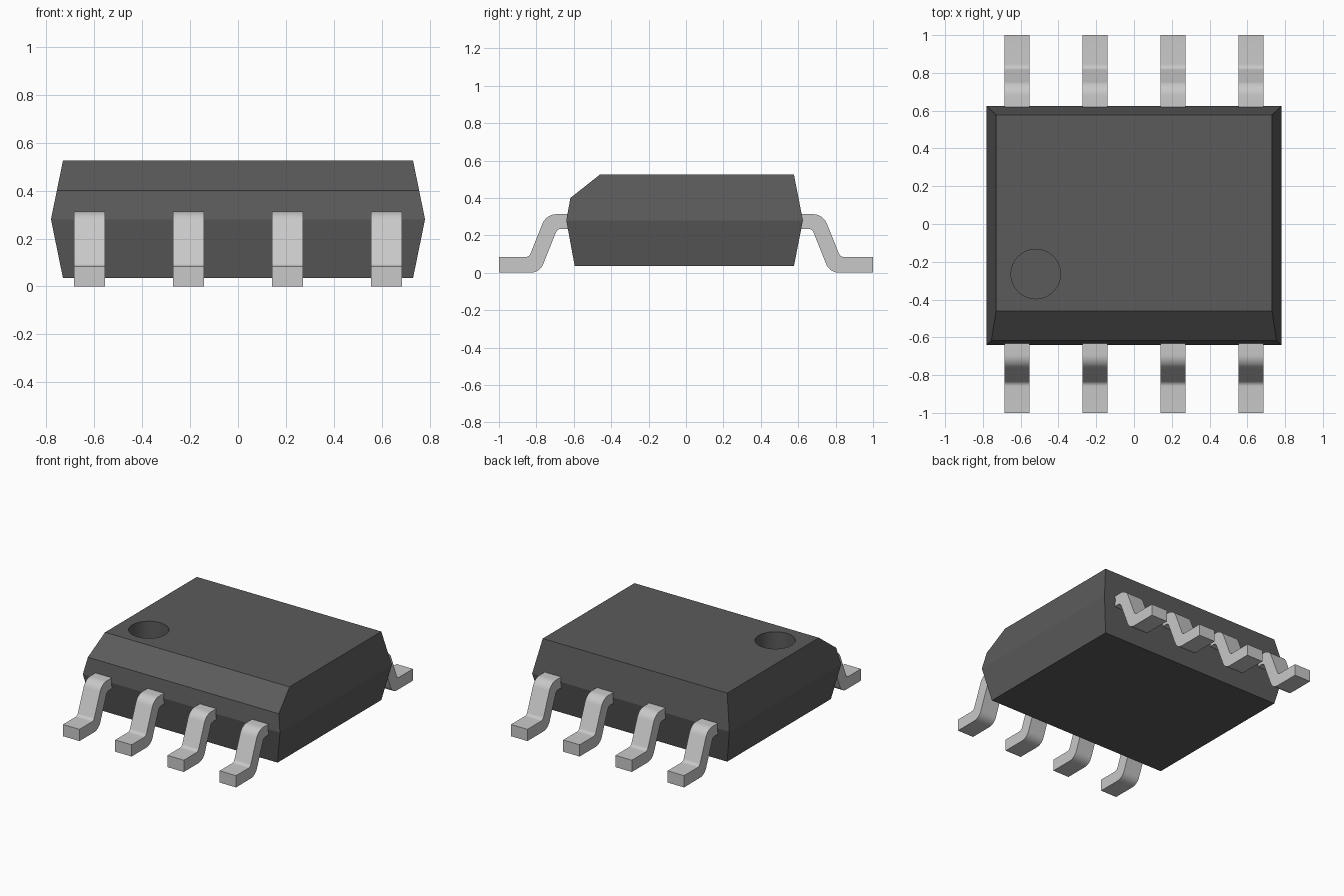
import bpy, bmesh, math
from mathutils import Vector

if "Cube" in bpy.data.objects:
    bpy.data.objects.remove(bpy.data.objects["Cube"])


def material(name, value):
    m = bpy.data.materials.new(name)
    m.diffuse_color = (value, value, value, 1)
    m.use_nodes = True
    m.node_tree.nodes["Principled BSDF"].inputs["Base Color"].default_value = m.diffuse_color
    return m


BLACK = material("dark grey plastic", 0.105)
METAL = material("light grey metal", 0.58)


def add_object(name, bm, mat):
    bmesh.ops.recalc_face_normals(bm, faces=bm.faces[:])
    me = bpy.data.meshes.new(name)
    bm.to_mesh(me)
    bm.free()
    me.materials.append(mat)
    ob = bpy.data.objects.new(name, me)
    bpy.context.collection.objects.link(ob)
    return ob


def activate(ob):
    bpy.ops.object.select_all(action='DESELECT')
    ob.select_set(True)
    bpy.context.view_layer.objects.active = ob


# Body: three stacked rectangles (half width, y front, y back, z)
bm = bmesh.new()
rings = []
for hx, y0, y1, z in [(0.73, -0.595, 0.577, 0.035),
                      (0.78, -0.64, 0.625, 0.28),
                      (0.73, -0.595, 0.577, 0.525)]:
    rings.append([bm.verts.new((x, y, z))
                  for x, y in [(-hx, y0), (hx, y0), (hx, y1), (-hx, y1)]])
for low, high in zip(rings, rings[1:]):
    for i in range(4):
        j = (i + 1) % 4
        bm.faces.new((low[i], low[j], high[j], high[i]))
bm.faces.new(rings[0][::-1])
bm.faces.new(rings[-1])

# Chamfer along the front top edge
a, b = Vector((0, -0.46, 0.525)), Vector((0, -0.618, 0.40))
normal = Vector((0, -(a.z - b.z), a.y - b.y)).normalized()
bmesh.ops.bisect_plane(bm, geom=bm.verts[:] + bm.edges[:] + bm.faces[:],
                       plane_co=a, plane_no=normal, clear_outer=True)
bmesh.ops.holes_fill(bm, edges=[e for e in bm.edges if e.is_boundary])
body = add_object("chip_body", bm, BLACK)

# Round pin-one recess in the top
bm = bmesh.new()
bmesh.ops.create_cone(bm, cap_ends=True, segments=48, radius1=0.131,
                      radius2=0.131, depth=0.3)
bmesh.ops.translate(bm, verts=bm.verts, vec=(-0.52, -0.265, 0.53))
cutter = add_object("recess_cutter", bm, BLACK)
cutter.hide_render = True
mod = body.modifiers.new("recess", 'BOOLEAN')
mod.operation = 'DIFFERENCE'
mod.solver = 'EXACT'
mod.object = cutter
activate(body)
bpy.ops.object.modifier_apply(modifier=mod.name)
bpy.data.objects.remove(cutter)
bpy.ops.object.shade_smooth_by_angle(angle=math.radians(10))


def rounded(points, steps=8):
    """Replace each corner (y, z, radius) with an arc."""
    out = []
    n = len(points)
    for i, (y, z, r) in enumerate(points):
        p = Vector((y, z))
        if r == 0:
            out.append(p)
            continue
        d0 = (Vector(points[i - 1][:2]) - p).normalized()
        d1 = (Vector(points[(i + 1) % n][:2]) - p).normalized()
        half = d0.angle(d1) / 2
        centre = p + (d0 + d1).normalized() * r / math.sin(half)
        start = p + d0 * r / math.tan(half) - centre
        end = p + d1 * r / math.tan(half) - centre
        sweep = math.pi - 2 * half
        for k in range(steps + 1):
            t = k / steps
            out.append(centre + (start * math.sin((1 - t) * sweep)
                                 + end * math.sin(t * sweep)) / math.sin(sweep))
    return out


def make_leg(name, x, side, shift):
    # Gull-wing profile extruded across its width
    profile = rounded([(0.605 + shift, 0.313, 0), (0.733 + shift, 0.313, 0.08),
                       (0.825 + shift, 0.084, 0.03), (1.0, 0.084, 0),
                       (1.0, 0.0, 0), (0.7675 + shift, 0.0, 0.075),
                       (0.6735 + shift, 0.235, 0.03), (0.605 + shift, 0.235, 0)])
    bm = bmesh.new()
    face = bm.faces.new([bm.verts.new((x - 0.065, side * p.x, p.y))
                         for p in profile])
    ext = bmesh.ops.extrude_face_region(bm, geom=[face])["geom"]
    bmesh.ops.translate(bm, vec=(0.13, 0, 0),
                        verts=[v for v in ext if isinstance(v, bmesh.types.BMVert)])
    ob = add_object(name, bm, METAL)
    activate(ob)
    bpy.ops.object.shade_smooth_by_angle(angle=math.radians(30))


# Four legs on each long side
for label, side, shift in [("front", -1, 0.014), ("back", 1, 0.0)]:
    for i in range(4):
        make_leg(f"{label}_leg_{i + 1}", (i - 1.5) * 0.413, side, shift)
